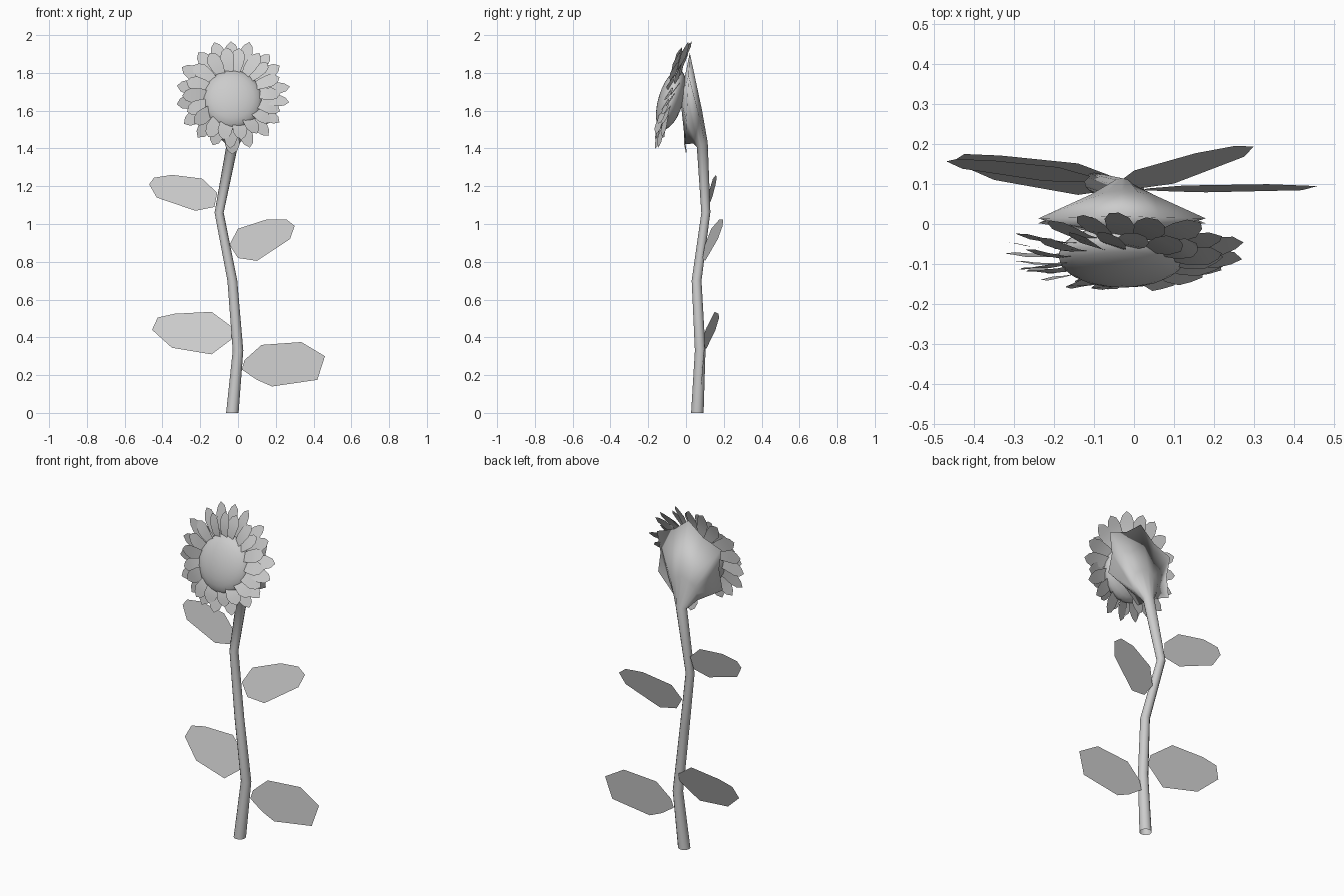
import bpy, bmesh, math, random
from mathutils import Vector, Matrix

if "Cube" in bpy.data.objects:
    bpy.data.objects.remove(bpy.data.objects["Cube"])

random.seed(4)
TILT = math.radians(17)                                # flower face leans back
UP = Vector((0, math.sin(TILT), math.cos(TILT)))
OUT = Vector((0, -math.cos(TILT), math.sin(TILT)))
X = Vector((1, 0, 0))


def make(name, verts, faces, smooth=True):
    mesh = bpy.data.meshes.new(name)
    mesh.from_pydata([tuple(v) for v in verts], [], faces)
    bm = bmesh.new()
    bm.from_mesh(mesh)
    bmesh.ops.recalc_face_normals(bm, faces=bm.faces)
    bm.to_mesh(mesh)
    bm.free()
    for p in mesh.polygons:
        p.use_smooth = smooth
    ob = bpy.data.objects.new(name, mesh)
    bpy.context.collection.objects.link(ob)
    return ob


# Stem flaring into the six-pointed calyx: (centre, radius, tip radius, ring direction)
N = 12
rings = [
    ((-0.03, 0.06, 0.0), 0.033, 0.033, (0, 1, 0)),
    ((0.0, 0.075, 0.33), 0.028, 0.028, (0, 1, 0)),
    ((-0.03, 0.056, 0.70), 0.026, 0.026, (0, 1, 0)),
    ((-0.10, 0.105, 1.06), 0.024, 0.024, (0, 1, 0.1)),
    ((-0.03, 0.086, 1.42), 0.031, 0.031, (0, 1, 0.4)),
    ((-0.03, 0.062, 1.515), 0.082, 0.092, (0, 0.25, 1)),
    ((-0.03, 0.008, 1.665), 0.19, 0.242, (0, 0.05, 1)),
]
verts, faces = [], []
for c, r, tip, d in rings:
    v = Vector(d).normalized()
    for k in range(N):
        a = math.tau * k / N
        verts.append(Vector(c) + (tip if k % 2 else r) * (math.cos(a) * X + math.sin(a) * v))
for i in range(len(rings) - 1):
    for k in range(N):
        a, b = i * N + k, i * N + (k + 1) % N
        faces.append((a, b, b + N, a + N))
verts.append(Vector((-0.03, -0.03, 1.665)))
last = (len(rings) - 1) * N
faces += [(last + k, last + (k + 1) % N, len(verts) - 1) for k in range(N)]
make("stem_and_calyx", verts, faces)

# Seed disc: flattened dome facing the front
bpy.ops.mesh.primitive_uv_sphere_add(segments=24, ring_count=12, radius=1)
disc = bpy.context.object
disc.name = "seed_disc"
disc.data.transform(Matrix.Translation((-0.03, -0.08, 1.657))
                    @ Matrix.Rotation(math.pi / 2 - TILT, 4, 'X')
                    @ Matrix.Diagonal((0.16, 0.165, 0.066, 1)))
bpy.ops.object.shade_smooth()

# Petals: (fraction of length, half width, lift along the face normal)
PROFILE = [(0, 0.018, 0), (0.35, 0.034, 0.008), (0.68, 0.039, 0.006), (0.88, 0.026, 0)]


def petal(verts, faces, centre, angle, r0, r1, up, out, twist, lift):
    along = math.sin(angle) * X + math.cos(angle) * up
    side = math.cos(angle) * X - math.sin(angle) * up
    side = side * math.cos(twist) + out * math.sin(twist)
    s = len(verts)
    for t, w, h in PROFILE:
        mid = centre + along * (r0 + (r1 - r0) * t) + out * (h + lift * t)
        verts += [mid - side * w, mid + side * w]
    verts.append(centre + along * r1 + out * lift)
    for i in range(3):
        j = s + 2 * i
        faces.append((j, j + 1, j + 3, j + 2))
    faces.append((s + 6, s + 7, s + 8))


# Layers: (name, count, tip radius, offset along normal, phase)
for name, count, radius, off, phase in [("outer_petals", 18, 0.305, -0.012, 0.0),
                                        ("inner_petals", 18, 0.262, 0.016, 0.5)]:
    verts, faces = [], []
    centre = Vector((-0.03, -0.075, 1.69 - (0.01 if phase else 0))) + OUT * off
    for i in range(count):
        a = math.tau * (i + phase) / count + random.uniform(-0.05, 0.05)
        petal(verts, faces, centre, a, 0.11, radius + random.uniform(-0.012, 0.006),
              UP, OUT, random.uniform(0.15, 0.4), random.uniform(-0.01, 0.015))
    make(name, verts, faces)

# Single sepal hanging behind the flower
verts, faces = [], []
petal(verts, faces, Vector((-0.03, 0, 1.665)), math.pi, 0.14, 0.295,
      Vector((0, 0, 1)), Vector((0, -1, 0)), 0.1, 0)
make("lower_sepal", verts, faces)

# Leaves: front outline (x, z), then base y and slopes of y along x and z
leaves = {
    "lower_right_leaf": ([(0.02, 0.23), (0.10, 0.175), (0.18, 0.14), (0.42, 0.175),
                          (0.46, 0.30), (0.335, 0.375), (0.125, 0.36), (0.035, 0.28)],
                         0.085, 0.01, 0.08),
    "lower_left_leaf": ([(-0.02, 0.40), (-0.14, 0.31), (-0.35, 0.345), (-0.455, 0.44),
                         (-0.425, 0.505), (-0.335, 0.525), (-0.14, 0.535), (-0.025, 0.45)],
                        0.09, -0.12, 0.35),
    "upper_right_leaf": ([(-0.045, 0.89), (0.0, 0.82), (0.10, 0.805), (0.275, 0.92),
                          (0.30, 0.99), (0.255, 1.025), (0.155, 1.025), (0.0, 0.975)],
                         0.10, 0.185, 0.30),
    "upper_left_leaf": ([(-0.11, 1.165), (-0.125, 1.09), (-0.225, 1.07), (-0.43, 1.14),
                         (-0.47, 1.21), (-0.445, 1.245), (-0.35, 1.26), (-0.19, 1.24)],
                        0.12, -0.075, 0.22),
}
for name, (outline, y0, sx, sz) in leaves.items():
    bx, bz = outline[0]
    verts = [(x, y0 + sx * (x - bx) + sz * (z - bz), z) for x, z in outline]
    make(name, verts, [tuple(range(len(verts)))], smooth=False)
